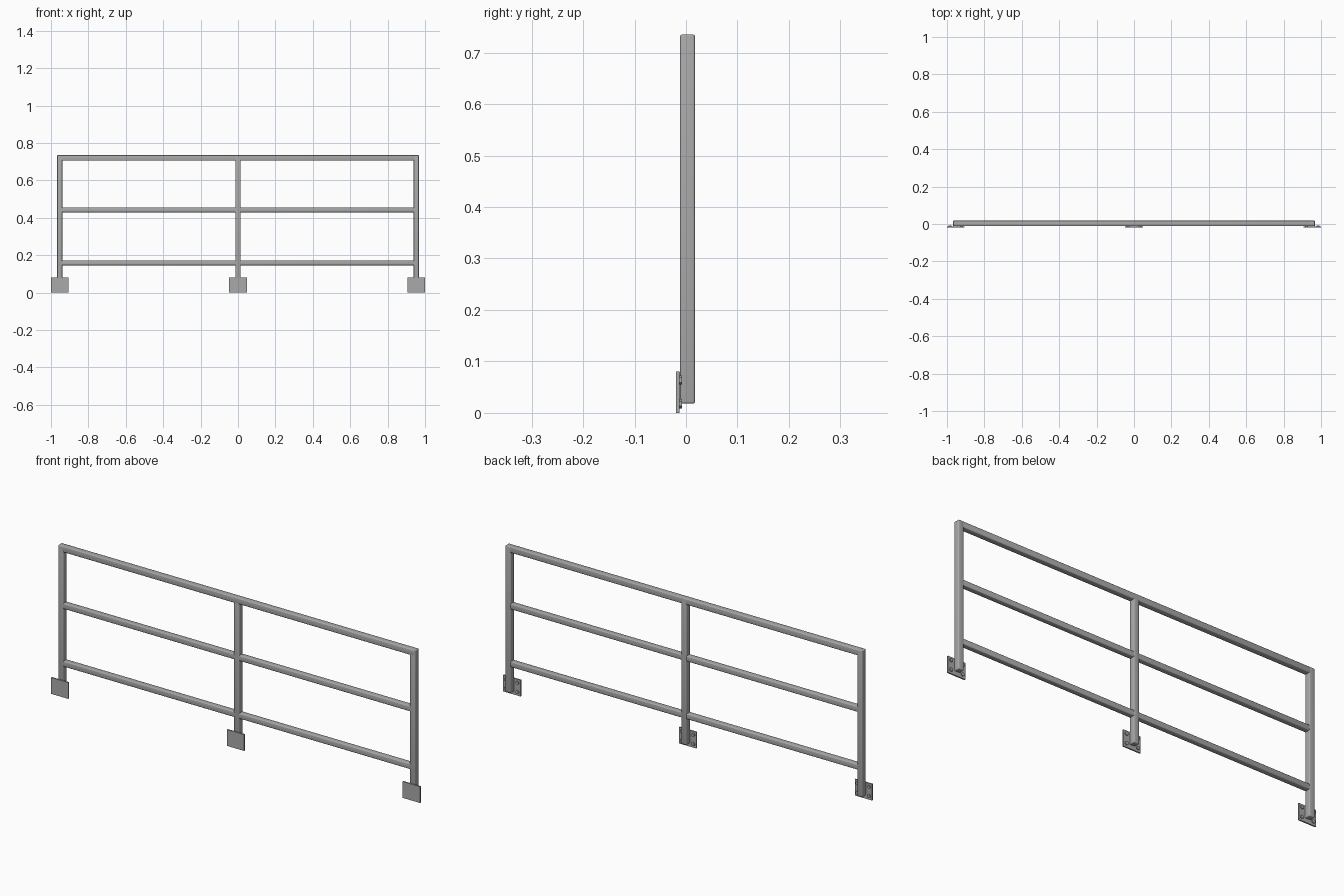
import bpy
import math

cube = bpy.data.objects.get("Cube")
if cube:
    bpy.data.objects.remove(cube, do_unlink=True)

# Single painted-steel colour
steel = bpy.data.materials.new("grey_steel")
steel.use_nodes = True
grey = (0.4, 0.4, 0.4, 1)
steel.diffuse_color = grey
steel.node_tree.nodes["Principled BSDF"].inputs["Base Color"].default_value = grey

TUBE = 0.029      # square tube width
TUBE_Y = 0.003    # tube centre depth
POST_X = 0.953    # end post offset
TOP = 0.735


def finish(obj, name):
    obj.name = name
    obj.data.materials.append(steel)
    bpy.ops.object.shade_smooth_by_angle(angle=math.radians(35))
    return obj


def box(name, x, y, z, bevel=0.0):
    """Box from (min, max) ranges, with optional rounded edges."""
    ranges = (x, y, z)
    bpy.ops.mesh.primitive_cube_add(size=1, location=[(a + b) / 2 for a, b in ranges])
    obj = bpy.context.object
    obj.scale = [b - a for a, b in ranges]
    bpy.ops.object.transform_apply(location=False, rotation=False, scale=True)
    if bevel:
        mod = obj.modifiers.new("rounded_edges", "BEVEL")
        mod.width = bevel
        mod.segments = 3
        bpy.ops.object.modifier_apply(modifier=mod.name)
    return finish(obj, name)


def bolt(name, x, z):
    """Hexagonal bolt head on the back of a mounting plate."""
    bpy.ops.mesh.primitive_cylinder_add(vertices=6, radius=0.009, depth=0.006,
                                        location=(x, -0.0105, z),
                                        rotation=(math.pi / 2, 0, 0))
    finish(bpy.context.object, name)


half = TUBE / 2
depth = (TUBE_Y - half, TUBE_Y + half)

# Posts, each with a wall plate in front and four bolts
for side, x in (("right", -POST_X), ("middle", 0), ("left", POST_X)):
    box(f"{side}_post", (x - half, x + half), depth, (0.018, TOP), 0.004)
    box(f"{side}_mounting_plate", (x - 0.047, x + 0.047), (-0.019, -0.0125), (0, 0.08))
    box(f"{side}_plate_weld", (x - half + 0.002, x + half - 0.002),
        (-0.0128, -0.008), (0.022, 0.078))
    for sx in (-1, 1):
        for level, z in (("lower", 0.018), ("upper", 0.064)):
            edge = "left" if sx > 0 else "right"
            bolt(f"{side}_{level}_{edge}_bolt", x + sx * 0.031, z)

# Top rail runs over the end posts
box("top_rail", (-POST_X - half, POST_X + half), depth, (TOP - TUBE, TOP), 0.004)

# Lower rails span between the posts
for name, z in (("middle_rail", 0.442), ("bottom_rail", 0.159)):
    box(name, (-POST_X, POST_X), (depth[0] + 0.001, depth[1] - 0.001),
        (z - half + 0.001, z + half - 0.001), 0.004)
